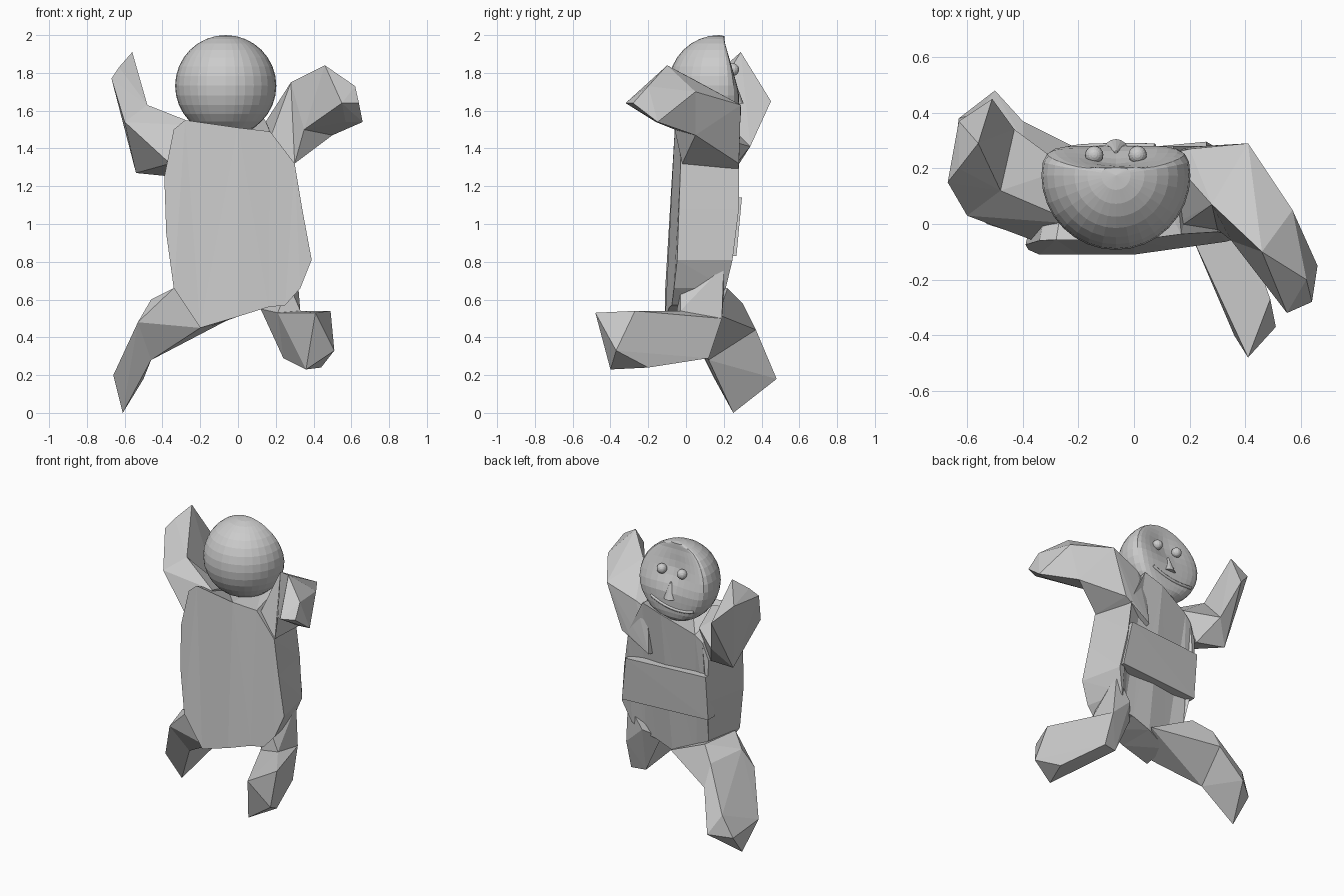
import bpy, bmesh, math
from mathutils import Vector

cube = bpy.data.objects.get("Cube")
if cube:
    bpy.data.objects.remove(cube, do_unlink=True)

clay = bpy.data.materials.new("grey_clay")
clay.use_nodes = True
GREY = (0.6, 0.6, 0.6, 1)
clay.diffuse_color = GREY
clay.node_tree.nodes["Principled BSDF"].inputs["Base Color"].default_value = GREY


def finish(name, bm):
    """Turn a bmesh into a flat-shaded object."""
    bmesh.ops.recalc_face_normals(bm, faces=bm.faces[:])
    mesh = bpy.data.meshes.new(name)
    bm.to_mesh(mesh)
    bm.free()
    mesh.materials.append(clay)
    obj = bpy.data.objects.new(name, mesh)
    bpy.context.collection.objects.link(obj)
    return obj


def limb(name, sections):
    """Faceted limb: each pair of neighbouring sections is wrapped in a hull."""
    bm = bmesh.new()
    for near, far in zip(sections, sections[1:]):
        verts = [bm.verts.new(p) for p in near + far]
        hull = bmesh.ops.convex_hull(bm, input=verts)
        loose = set(hull["geom_interior"] + hull["geom_unused"])
        bmesh.ops.delete(bm, geom=[v for v in loose if isinstance(v, bmesh.types.BMVert)], context="VERTS")
    return finish(name, bm)


def back_height(x, z):
    """The back of the shoulders slopes down to the right."""
    return z + 2 * max(0, z - 1.3) * x


def slab(name, outline, front, back, taper=1):
    """Solid from an x-z outline, narrowed at the back, with depths by position."""
    bm = bmesh.new()
    a = [bm.verts.new((x, front(x, z), z)) for x, z in outline]
    b = [bm.verts.new((x * taper, back(x, z), back_height(x, z))) for x, z in outline]
    bm.faces.new(a)
    bm.faces.new(b)
    for i in range(len(a)):
        j = (i + 1) % len(a)
        bm.faces.new((a[i], a[j], b[j], b[i]))
    bmesh.ops.triangulate(bm, faces=bm.faces[:])
    return finish(name, bm)


def front_depth(x, z):
    return -0.11 + 0.06 * max(0, z - 0.66) + 0.14 * max(0, x)


def back_depth(x, z):
    depth = min(0.28, 0.22 + 0.24 * (z - 0.7)) if z > 0.6 else 0.15
    return depth + 0.17 * min(0, x)


# Torso, with the raised band across the back
slab("torso",
     [(-0.2, 0.45), (0.0, 0.51), (0.16, 0.56), (0.25, 0.57), (0.33, 0.66), (0.39, 0.81),
      (0.34, 1.08), (0.3, 1.32), (0.17, 1.49), (0.0, 1.51), (-0.28, 1.55), (-0.34, 1.5),
      (-0.39, 1.25), (-0.38, 0.95), (-0.34, 0.66)],
     front_depth, back_depth, 0.83)
slab("back_band",
     [(-0.32, 0.83), (0.31, 0.83), (0.26, 1.14), (-0.32, 1.14)],
     lambda x, z: 0.14, lambda x, z: back_depth(x, z) + 0.016)

# Left arm, reaching out and forward
limb("left_arm", [
    [(0.05, -0.05, 1.16), (0.1, 0.27, 1.2), (0.12, 0.25, 1.5), (0.18, 0.0, 1.48), (0.24, 0.28, 1.3)],
    [(0.2, 0.27, 1.55), (0.28, 0.07, 1.75), (0.41, 0.29, 1.63), (0.3, 0.28, 1.32), (0.3, -0.02, 1.32)],
    [(0.35, -0.06, 1.5), (0.46, -0.1, 1.84), (0.57, 0.05, 1.7), (0.5, 0.05, 1.47)],
    [(0.55, -0.32, 1.64), (0.62, -0.2, 1.73), (0.64, -0.28, 1.64), (0.66, -0.15, 1.54), (0.57, -0.16, 1.54)],
])

# Right arm, bent upward and back
limb("right_arm", [
    [(-0.2, 0.0, 1.52), (-0.36, -0.06, 1.32), (-0.24, 0.2, 1.45), (-0.34, 0.21, 1.25)],
    [(-0.48, 0.12, 1.63), (-0.6, 0.03, 1.54), (-0.54, 0.25, 1.27), (-0.43, 0.34, 1.41)],
    [(-0.51, 0.45, 1.65), (-0.67, 0.15, 1.77), (-0.63, 0.37, 1.77), (-0.56, 0.29, 1.91), (-0.63, 0.2, 1.83)],
])

# Left leg, kicked forward
limb("left_leg", [
    [(0.27, -0.03, 0.68), (0.31, 0.2, 0.78), (0.12, 0.1, 0.55), (0.2, 0.2, 0.62)],
    [(0.21, -0.05, 0.53), (0.33, -0.03, 0.54), (0.24, 0.1, 0.29), (0.34, 0.12, 0.29), (0.33, 0.19, 0.5)],
    [(0.41, -0.48, 0.53), (0.49, -0.27, 0.54), (0.51, -0.37, 0.33), (0.36, -0.4, 0.23), (0.44, -0.2, 0.24)],
])

# Right leg, trailing back
limb("right_leg", [
    [(-0.34, -0.06, 0.66), (-0.3, 0.22, 0.66), (-0.2, -0.06, 0.45), (0.0, 0.17, 0.52)],
    [(-0.46, 0.04, 0.6), (-0.4, 0.3, 0.58), (-0.53, 0.0, 0.48), (-0.46, 0.12, 0.28), (-0.4, 0.37, 0.44)],
    [(-0.61, 0.25, 0.0), (-0.5, 0.48, 0.18), (-0.66, 0.14, 0.2), (-0.63, 0.38, 0.15), (-0.56, 0.4, 0.3)],
])

# Head: a ball whose rear half is pressed into a dished face
CENTRE = Vector((-0.065, 0.175, 1.732))
RADIUS = 0.268


def press(x, y, z):
    if y <= 0:
        return y
    limit = max(0.03, min(0.11, 0.1 - 0.3 * z))
    dish = 0.03 * math.exp(-(x * x + (z - 0.1) ** 2) / 0.012)
    return limit * math.tanh(y / limit) - dish * y / RADIUS


def face_point(x, z, lift=0):
    y = math.sqrt(max(0, RADIUS ** 2 - x * x - z * z))
    return CENTRE + Vector((x, press(x, y, z) + lift, z))


bm = bmesh.new()
bmesh.ops.create_uvsphere(bm, u_segments=32, v_segments=16, radius=RADIUS)
for v in bm.verts:
    v.co.y = press(*v.co)
bmesh.ops.translate(bm, vec=CENTRE, verts=bm.verts[:])
finish("head", bm)

# Eyes
for name, side in (("right_eye", -1), ("left_eye", 1)):
    bm = bmesh.new()
    bmesh.ops.create_uvsphere(bm, u_segments=16, v_segments=10, radius=0.033)
    bmesh.ops.translate(bm, vec=face_point(0.078 * side, 0.085, 0.015), verts=bm.verts[:])
    finish(name, bm)

# Nose: a small cone pointing up
bm = bmesh.new()
bmesh.ops.create_cone(bm, cap_ends=True, segments=16, radius1=0.046, radius2=0.004, depth=0.11)
bmesh.ops.translate(bm, vec=face_point(0, -0.04, -0.018), verts=bm.verts[:])
finish("nose", bm)

# Crooked smiling lip following the face
curve = bpy.data.curves.new("mouth", "CURVE")
curve.dimensions = "3D"
curve.bevel_depth = 0.01
curve.bevel_resolution = 1
curve.use_fill_caps = True
curve.materials.append(clay)
spline = curve.splines.new("POLY")
steps = 12
spline.points.add(steps)
for i, point in enumerate(spline.points):
    t = 2 * i / steps - 1
    point.co = (*face_point(0.16 * t - 0.02, -0.155 + 0.03 * t * t + 0.02 * t), 1)
bpy.context.collection.objects.link(bpy.data.objects.new("mouth", curve))
